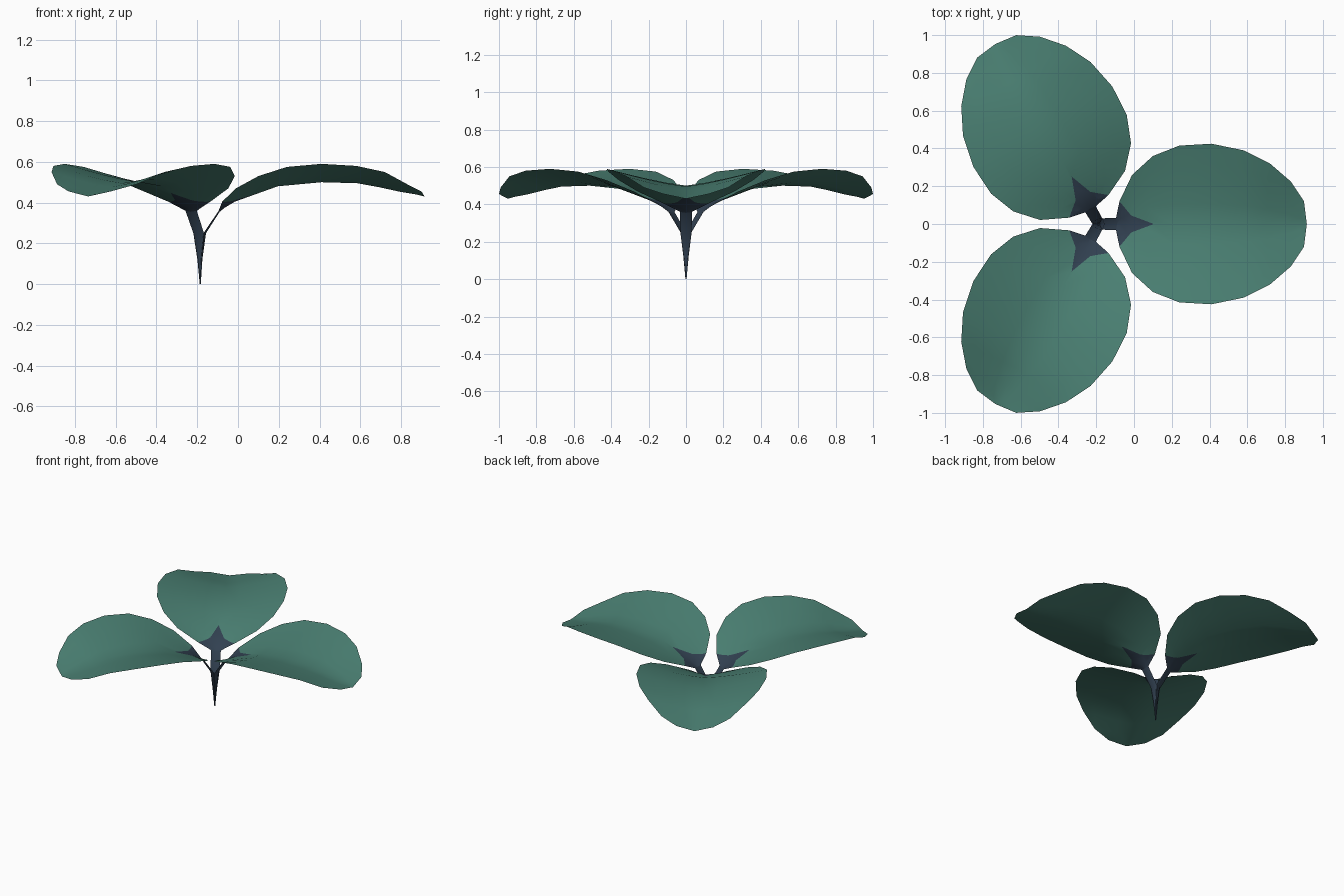
import bpy
import bmesh
import math
from mathutils import Vector

cube = bpy.data.objects.get("Cube")
if cube:
    bpy.data.objects.remove(cube, do_unlink=True)


def make_material(name, color):
    material = bpy.data.materials.new(name)
    material.use_nodes = True
    material.diffuse_color = color
    material.node_tree.nodes["Principled BSDF"].inputs["Base Color"].default_value = color
    return material


leaf_green = make_material("leaf green", (0.068, 0.212, 0.168, 1))
stem_blue = make_material("stem slate blue", (0.031, 0.052, 0.082, 1))

# Stations along a frond: midrib radius, midrib height, rim radius, rim half width, rim height
petiole_stations = [
    (0, 0, 0, 0.003, 0),
    (0.01, 0.12, 0.004, 0.014, 0.12),
    (0.028, 0.25, 0.016, 0.03, 0.25),
    (0.095, 0.355, 0.09, 0.032, 0.36),
]
leaf_stations = petiole_stations[-1:] + [
    (0.12, 0.375, 0.108, 0.12, 0.405),
    (0.17, 0.405, 0.175, 0.26, 0.47),
    (0.24, 0.43, 0.285, 0.36, 0.53),
    (0.38, 0.48, 0.425, 0.415, 0.575),
    (0.595, 0.5, 0.595, 0.425, 0.59),
    (0.77, 0.495, 0.765, 0.39, 0.58),
    (0.88, 0.475, 0.905, 0.32, 0.55),
    (0.98, 0.453, 1.015, 0.225, 0.49),
    (1.06, 0.44, 1.085, 0.12, 0.455),
    (1.1, 0.43, 1.1, 0, 0.43),
]

# Outline of the coloured collar on the leaf base: radius, half width
collar = [(0.29, 0), (0.17, 0.045), (0.108, 0.12)]


def sheet(stations, steps):
    """Loft a folded sheet through the stations, symmetric about the midrib."""
    bm = bmesh.new()
    rows = []
    for mid_r, mid_z, rim_r, half, rim_z in stations:
        row = []
        for i in range(-steps, steps + 1):
            t = abs(i) / steps
            row.append(bm.verts.new((
                mid_r + (rim_r - mid_r) * t,
                half * i / steps,
                mid_z + (rim_z - mid_z) * t ** 1.25)))
        rows.append(row)
    for a, b in zip(rows, rows[1:]):
        for j in range(2 * steps):
            bm.faces.new((a[j], b[j], b[j + 1], a[j + 1]))
    bmesh.ops.remove_doubles(bm, verts=bm.verts[:], dist=0.0005)
    return bm


def in_collar(point):
    y = abs(point.y)
    for (r0, y0), (r1, y1) in zip(collar, collar[1:]):
        if y <= y1:
            return point.x < r0 + (r1 - r0) * (y - y0) / (y1 - y0)
    return point.x < collar[-1][0]


def cut_collar(bm):
    """Cut the collar outline into the leaf base and colour its inside."""
    for side in (-1, 1):
        for (r0, y0), (r1, y1) in zip(collar, collar[1:]):
            near = [f for f in bm.faces
                    if f.calc_center_median().x < 0.35
                    and f.calc_center_median().y * side > 0]
            geom = set(near)
            for f in near:
                geom.update(f.edges)
                geom.update(f.verts)
            bmesh.ops.bisect_plane(
                bm, geom=list(geom), dist=0.0001,
                plane_co=Vector((r0, y0 * side, 0)),
                plane_no=Vector(((y1 - y0) * side, r0 - r1, 0)))
    for f in bm.faces:
        f.material_index = int(in_collar(f.calc_center_median()))


def to_mesh(bm, name, materials):
    for f in bm.faces:
        f.smooth = True
    mesh = bpy.data.meshes.new(name)
    bm.to_mesh(mesh)
    bm.free()
    for material in materials:
        mesh.materials.append(material)
    return mesh


# Leaf blade with its collar
blade = sheet(leaf_stations, 4)
cut_collar(blade)
leaf_mesh = to_mesh(blade, "leaf", [leaf_green, stem_blue])

# Folded leaf stalk
stalk_mesh = to_mesh(sheet(petiole_stations, 1), "leaf_stalk", [stem_blue])

# Three fronds growing from one root point
for k, place in enumerate(("left", "back_right", "front_right")):
    for mesh in (leaf_mesh, stalk_mesh):
        part = bpy.data.objects.new(place + "_" + mesh.name, mesh)
        part.location = (-0.185, 0, 0)
        part.rotation_euler.z = k * math.tau / 3
        bpy.context.collection.objects.link(part)
